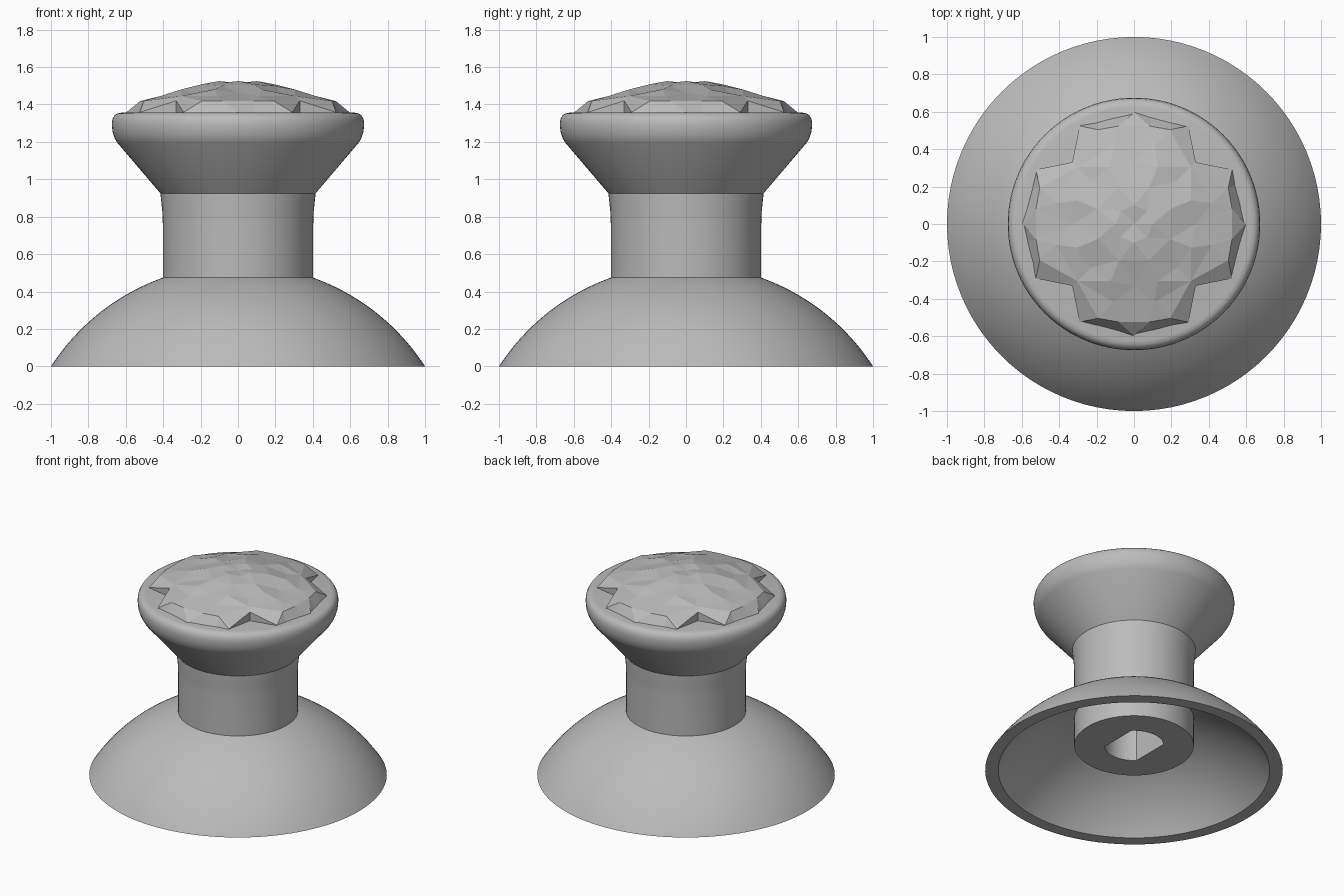
import bpy, bmesh, math
from mathutils import Vector
from mathutils.geometry import delaunay_2d_cdt

if "Cube" in bpy.data.objects:
    bpy.data.objects.remove(bpy.data.objects["Cube"], do_unlink=True)

grey = bpy.data.materials.new("plain grey")
grey.use_nodes = True
colour = (0.5, 0.5, 0.5, 1)
grey.diffuse_color = colour
grey.node_tree.nodes["Principled BSDF"].inputs["Base Color"].default_value = colour


def finish(bm, name, smooth_angle=None):
    """Turn a bmesh into a named, shaded object."""
    bmesh.ops.remove_doubles(bm, verts=bm.verts, dist=1e-5)
    bmesh.ops.recalc_face_normals(bm, faces=bm.faces)
    mesh = bpy.data.meshes.new(name)
    bm.to_mesh(mesh)
    bm.free()
    mesh.materials.append(grey)
    obj = bpy.data.objects.new(name, mesh)
    bpy.context.collection.objects.link(obj)
    if smooth_angle:
        smooth(obj, smooth_angle)
    return obj


def smooth(obj, angle):
    bpy.ops.object.select_all(action='DESELECT')
    obj.select_set(True)
    bpy.context.view_layer.objects.active = obj
    bpy.ops.object.shade_smooth_by_angle(angle=math.radians(angle))


def lathe(profile, steps=96, closed=False):
    """Spin an (r, z) profile about the z axis."""
    bm = bmesh.new()
    verts = [bm.verts.new((r, 0, z)) for r, z in profile]
    edges = [bm.edges.new(p) for p in zip(verts, verts[1:])]
    if closed:
        edges.append(bm.edges.new((verts[-1], verts[0])))
    bmesh.ops.spin(bm, geom=verts + edges, cent=(0, 0, 0), axis=(0, 0, 1),
                   angle=2 * math.tau / 2, steps=steps, use_merge=True)
    return bm


# Hollow dome skirt: two concentric sphere arcs joined by a flat rim
def arc(radius, r_start, r_end, centre_z=-0.647, n=20):
    a, b = math.acos(r_start / radius), math.acos(r_end / radius)
    return [(radius * math.cos(a + (b - a) * i / n),
             centre_z + radius * math.sin(a + (b - a) * i / n)) for i in range(n + 1)]


finish(lathe(arc(1.191, 1, 0.38) + arc(1.118, 0.38, 0.912), closed=True), "dome_skirt", 30)

# Stem with a slight flare under the cap
stem = finish(lathe([(0, 0.19), (0.402, 0.19), (0.402, 0.76), (0.405, 0.83),
                     (0.415, 0.925), (0.415, 0.94), (0, 0.94)]), "stem")

# Shaft socket: a round hole with two flat sides
bm = bmesh.new()
half = [math.radians(45 + 90 * i / 12) for i in range(13)]
angles = half + [a + math.pi for a in half]
face = bm.faces.new([bm.verts.new((0.2 * math.cos(a), 0.2 * math.sin(a), 0.1)) for a in angles])
top = bmesh.ops.extrude_face_region(bm, geom=[face])["geom"]
bmesh.ops.translate(bm, vec=(0, 0, 0.6), verts=[v for v in top if isinstance(v, bmesh.types.BMVert)])
cutter = finish(bm, "socket_cutter")
cut = stem.modifiers.new("socket", 'BOOLEAN')
cut.operation, cut.solver, cut.object = 'DIFFERENCE', 'EXACT', cutter
bpy.context.view_layer.objects.active = stem
bpy.ops.object.modifier_apply(modifier=cut.name)
bpy.data.objects.remove(cutter, do_unlink=True)
smooth(stem, 30)

# Flared cap with a rounded lip
lip = [(0.645, 1.195), (0.66, 1.22), (0.671, 1.255), (0.675, 1.295), (0.671, 1.322),
       (0.66, 1.342), (0.645, 1.352), (0.625, 1.356)]
finish(lathe([(0, 0.925), (0.415, 0.925)] + lip + [(0, 1.356)]), "cap", 35)

# Faceted crown: low star tips, raised scallops between them, a notch on each diagonal
quarter = [(0, 0.597, 1.358, 0.597), (9, 0.53, 1.418, 0.584), (21, 0.54, 1.418, 0.584),
           (29, 0.6, 1.358, 0.6), (45, 0.467, 1.42, 0.467), (61, 0.6, 1.358, 0.6),
           (69, 0.54, 1.418, 0.584), (81, 0.53, 1.418, 0.584)]


def polar(r, degrees, z):
    a = math.radians(degrees)
    return Vector((r * math.cos(a), r * math.sin(a), z))


girdle, foot = [], []
for q in range(4):
    for angle, r, z, r_foot in quarter:
        girdle.append(polar(r, angle + 90 * q, z))
        foot.append(polar(r_foot, angle + 90 * q, 1.345))

# Inner rings: radius, count, starting angle, height, alternating bump
points = list(girdle)
for r, count, start, z, bump in [(0.43, 12, 15, 1.445, 0), (0.33, 16, 0, 1.471, -0.009),
                                 (0.21, 8, 22.5, 1.504, 0.004), (0.1, 8, 0, 1.521, 0.004)]:
    points += [polar(r, start + 360 * i / count, z + bump * (-1) ** i) for i in range(count)]
points.append(Vector((0, 0, 1.514)))

n = len(girdle)
rim = [(i, (i + 1) % n) for i in range(n)]
flat, _, tris, origin, _, _ = delaunay_2d_cdt([p.to_2d() for p in points], rim, [], 1, 1e-6)
bm = bmesh.new()
crown = [bm.verts.new(points[o[0]]) for o in origin]
for tri in tris:
    bm.faces.new([crown[i] for i in tri])
for i, j in rim:
    bm.faces.new([bm.verts.new(p) for p in (foot[i], foot[j], girdle[j], girdle[i])])
finish(bm, "faceted_crown")
